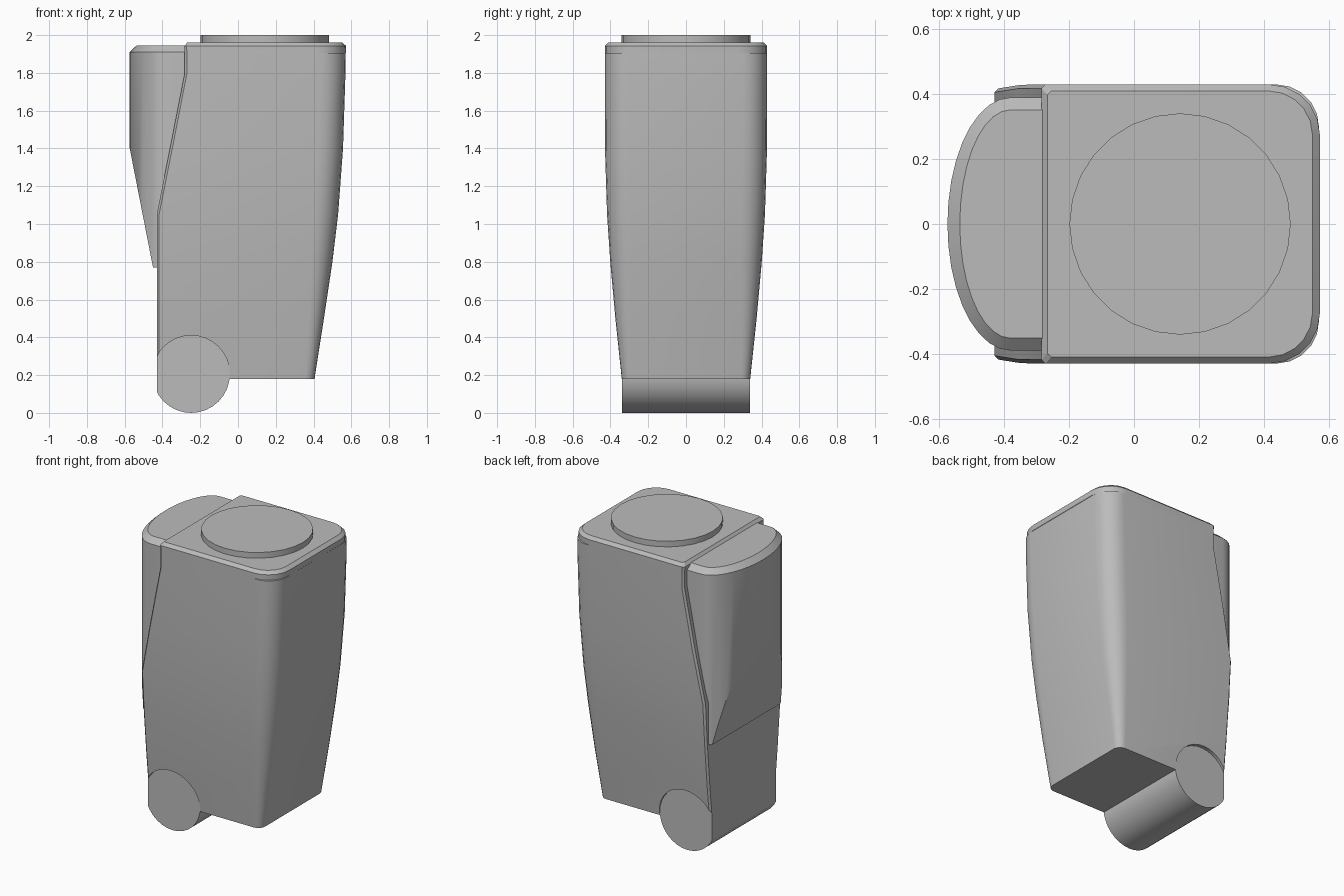
import bpy, bmesh, math
from mathutils import Vector

default = bpy.data.objects.get("Cube")
if default:
    bpy.data.objects.remove(default, do_unlink=True)

grey = bpy.data.materials.new("plain grey")
grey.use_nodes = True
grey.diffuse_color = (0.5, 0.5, 0.5, 1)
grey.node_tree.nodes["Principled BSDF"].inputs["Base Color"].default_value = (0.5, 0.5, 0.5, 1)


def finish(name, bm):
    bmesh.ops.recalc_face_normals(bm, faces=bm.faces)
    mesh = bpy.data.meshes.new(name)
    bm.to_mesh(mesh)
    bm.free()
    obj = bpy.data.objects.new(name, mesh)
    bpy.context.collection.objects.link(obj)
    mesh.materials.append(grey)
    return obj


def smooth(obj, degrees=28):
    bpy.ops.object.select_all(action="DESELECT")
    obj.select_set(True)
    bpy.context.view_layer.objects.active = obj
    bpy.ops.object.shade_smooth_by_angle(angle=math.radians(degrees))


def loft(bm, rings):
    """Join matching rings of points and cap both ends."""
    loops = [[bm.verts.new(p) for p in ring] for ring in rings]
    n = len(loops[0])
    for a, b in zip(loops, loops[1:]):
        for i in range(n):
            j = (i + 1) % n
            bm.faces.new((a[i], a[j], b[j], b[i]))
    bm.faces.new(loops[0][::-1])
    bm.faces.new(loops[-1])


def slice_off(bm, point, normal):
    """Remove everything on the normal side and close the cut."""
    geom = bm.verts[:] + bm.edges[:] + bm.faces[:]
    cut = bmesh.ops.bisect_plane(bm, geom=geom, plane_co=point, plane_no=normal, clear_outer=True)
    edges = [e for e in cut["geom_cut"] if isinstance(e, bmesh.types.BMEdge)]
    bmesh.ops.edgeloop_fill(bm, edges=edges)


def cylinder_y(bm, x, z, radius, y0, y1, sides=32):
    angles = [2 * math.pi * i / sides for i in range(sides)]
    loft(bm, [[(x + radius * math.cos(a), y, z + radius * math.sin(a)) for a in angles]
              for y in (y0, y1)])


# Body: rounded +x corners, lightly chamfered -x corners
def body_ring(z, back, front, half, radius, chamfer=0.012):
    side = []
    for i in range(6):
        a = math.pi / 2 * i / 5
        side.append((front - radius + radius * math.cos(a), half - radius + radius * math.sin(a), z))
    side += [(back + chamfer, half, z), (back, half - chamfer, z)]
    return side + [(x, -y, h) for x, y, h in reversed(side)]


sections = [  # height, back x, front x, half width, corner radius
    (0.18, -0.43, 0.405, 0.34, 0.05),
    (0.50, -0.43, 0.455, 0.374, 0.08),
    (0.80, -0.43, 0.50, 0.401, 0.11),
    (1.05, -0.43, 0.53, 0.418, 0.125),
    (1.40, -0.36, 0.556, 0.429, 0.13),
    (1.80, -0.282, 0.569, 0.43, 0.13),
    (1.904, -0.282, 0.57, 0.43, 0.13),
    (1.906, -0.282, 0.572, 0.43, 0.155),
    (1.942, -0.285, 0.573, 0.43, 0.155),
    (1.962, -0.267, 0.55, 0.41, 0.135),
]
bm = bmesh.new()
loft(bm, [body_ring(*s) for s in sections])
body = finish("body", bm)

# Round recesses in the body sides around the roller ends
roller_x, roller_z, roller_r = -0.248, 0.205, 0.205
bm = bmesh.new()
for sign in (-1, 1):
    cylinder_y(bm, roller_x, roller_z, roller_r, sign * 0.338, sign * 0.6)
cutter = finish("recess_cutter", bm)
cutter.hide_render = True
boolean = body.modifiers.new("recess", "BOOLEAN")
boolean.operation = "DIFFERENCE"
boolean.solver = "EXACT"
boolean.object = cutter
bpy.context.view_layer.objects.active = body
bpy.ops.object.modifier_apply(modifier=boolean.name)
bpy.data.objects.remove(cutter, do_unlink=True)
smooth(body)

# Roller, trimmed flush with the back of the body
bm = bmesh.new()
cylinder_y(bm, roller_x, roller_z, roller_r, -0.34, 0.34)
slice_off(bm, Vector((-0.43, 0, 0)), Vector((-1, 0, 0)))
smooth(finish("roller", bm))


# Rear pouch: half-oval column with a bevelled top and a slanted lower cut
def pouch_ring(z, inset):
    arc = [math.pi * i / 18 for i in range(19)]
    oval = [(-0.38 - (0.195 - inset) * math.sin(a), (0.39 - inset) * math.cos(a), z) for a in arc]
    return [(-0.25, 0.39 - inset, z)] + oval + [(-0.25, inset - 0.39, z)]


bm = bmesh.new()
loft(bm, [pouch_ring(0.77, 0), pouch_ring(1.91, 0), pouch_ring(1.945, 0.038)])
slice_off(bm, Vector((-0.575, 0, 1.41)), Vector((-0.64, 0, -0.125)))
smooth(finish("rear_pouch", bm))

# Round lid
bm = bmesh.new()
angles = [2 * math.pi * i / 28 for i in range(28)]
loft(bm, [[(0.142 + 0.341 * math.cos(a), 0.341 * math.sin(a), z) for a in angles]
          for z in (1.955, 2.0)])
smooth(finish("round_lid", bm))
